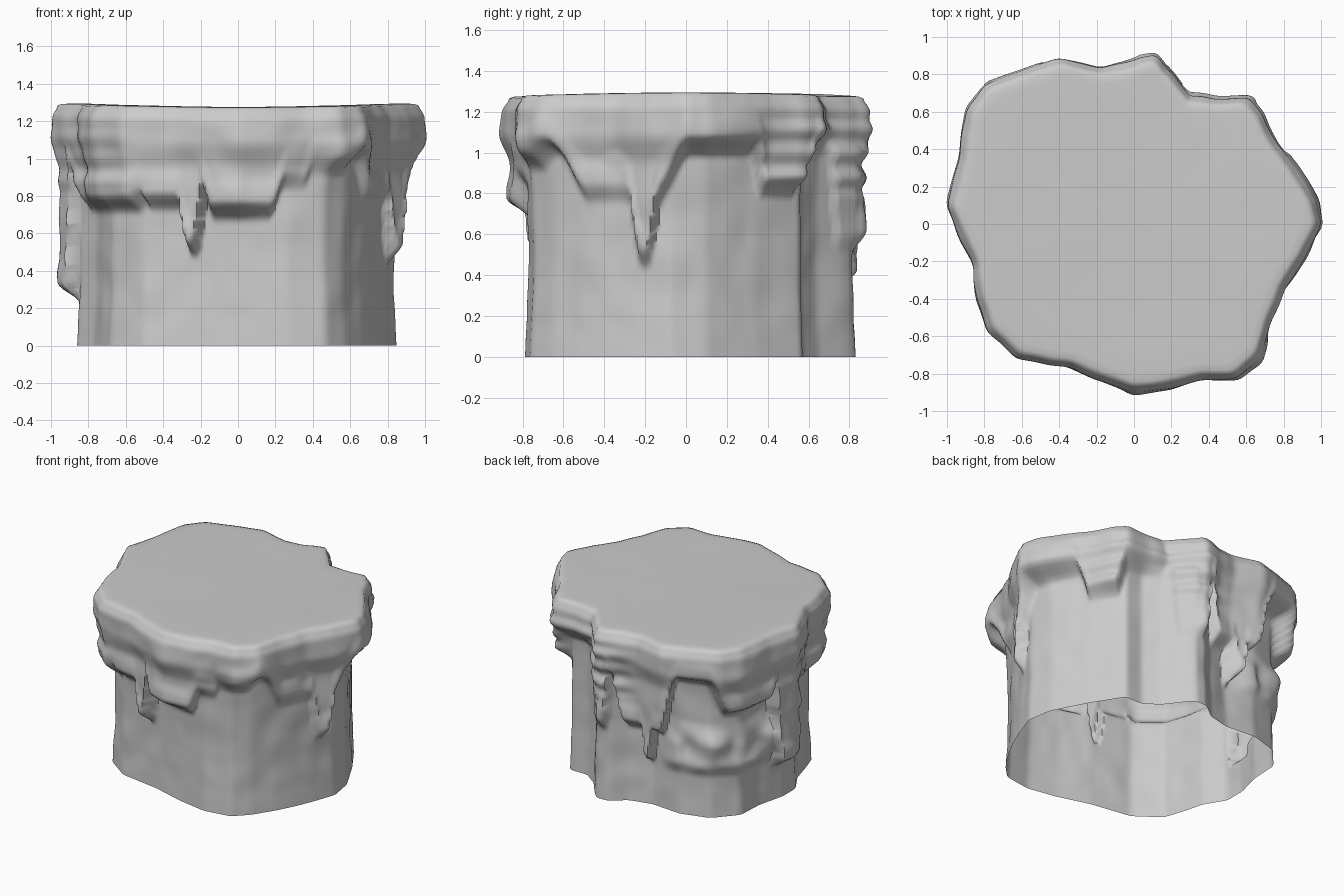
import bpy
import bmesh
import math
from mathutils import Vector, noise

if "Cube" in bpy.data.objects:
    bpy.data.objects.remove(bpy.data.objects["Cube"], do_unlink=True)

SEGMENTS = 320
WALL_RINGS = 64
CAP_Z = 1.275
BAND_Z = 1.02

# Outline of the overhanging top slab, counter-clockwise
slab_outline = [
    (1, 0), (.98, .12), (.87, .3), (.77, .42), (.69, .58), (.61, .67),
    (.42, .67), (.28, .69), (.2, .8), (.12, .91), (.05, .9), (-.05, .86),
    (-.18, .84), (-.4, .89), (-.6, .82), (-.8, .75), (-.9, .62),
    (-.94, .36), (-1, .1), (-.95, -.03), (-.86, -.22), (-.84, -.42),
    (-.78, -.58), (-.62, -.72), (-.35, -.77), (-.15, -.85), (0, -.91),
    (.2, -.88), (.38, -.83), (.55, -.83), (.68, -.73), (.73, -.55),
    (.8, -.35), (.92, -.18)]

# Outline of the narrower foot
foot_outline = [
    (.85, -.08), (.82, .1), (.69, .35), (.55, .57), (.41, .57), (.3, .65),
    (.2, .78), (.15, .83), (.06, .83), (-.05, .74), (-.22, .7), (-.45, .72),
    (-.66, .66), (-.8, .5), (-.81, .3), (-.86, .1), (-.86, -.05),
    (-.77, -.2), (-.73, -.35), (-.68, -.5), (-.5, -.63), (-.19, -.68),
    (.05, -.75), (.27, -.79), (.47, -.76), (.57, -.66), (.66, -.52),
    (.73, -.39), (.79, -.25)]

# Hanging lobes: direction in degrees, half width, lowest height
lobes = [
    (-22, 21, .79), (-14, 8, .47), (35, 11, .82), (79, 9, .55),
    (104, 16, .58), (107, 6, .35), (151, 16, .78), (174, 10, .27),
    (211, 30, .75), (242, 13, .76), (251, 8, .51), (271, 18, .71),
    (288, 10, .87), (300, 13, .95)]


def smooth(a, b, x):
    """Ease from 0 at a to 1 at b."""
    t = min(max((x - a) / (b - a), 0), 1)
    return t * t * (3 - 2 * t)


def outline_radius(outline, angle):
    """Distance from the centre to the outline along a direction."""
    ray = Vector((math.cos(angle), math.sin(angle)))
    best = 0
    for p, q in zip(outline, outline[1:] + outline[:1]):
        start, edge = Vector(p), Vector(q) - Vector(p)
        det = ray.x * edge.y - ray.y * edge.x
        if abs(det) < 1e-9:
            continue
        along = (start.x * ray.y - start.y * ray.x) / det
        dist = (start.x * edge.y - start.y * edge.x) / det
        if -1e-6 <= along <= 1 + 1e-6:
            best = max(best, dist)
    return best


def soft_radius(outline, angle):
    """Outline radius averaged a little, to round the corners."""
    step = math.radians(1.2)
    return sum(outline_radius(outline, angle + k * step) for k in (-1, 0, 1)) / 3


def lobe_bottom(angle):
    """Height at which the overhang ends in a direction."""
    low = BAND_Z
    for centre, half, bottom in lobes:
        off = abs((math.degrees(angle) - centre + 180) % 360 - 180)
        # narrow drips taper to a point, wide lobes stay flat below
        inner = .1 if half < 9 else .6
        reach = 1 - smooth(half * inner, half * 1.1, off)
        low = min(low, BAND_Z - (BAND_Z - bottom) * reach)
    return low


def wall_radius(angle, z, slab, foot, bottom):
    """Radius of the rock wall at a height."""
    ray = Vector((math.cos(angle), math.sin(angle), z))
    waist = foot * (1 - .02 * math.sin(math.pi * min(z, 1)))
    waist += .01 * noise.noise(ray * 5) * smooth(0, .2, z)
    # rough, uneven ledge low on the back right flank
    ledge = smooth(.82, .95, math.cos(angle - math.radians(145)))
    ledge *= .05 + .05 * noise.noise(ray * 6)
    waist += ledge * smooth(.28, .4, z) * smooth(.7, .52, z)
    # lobes hang slightly recessed below the bulging band
    hang = slab - .04 * smooth(1.1, .94, z) + .012 * smooth(.14, .05, abs(z - bottom - .06))
    hang = max(hang, waist + .025)
    hang += .012 * noise.noise(ray * 6 + Vector((3, 1, 2)))
    # layered grooves on the back left and right flanks
    flank = smooth(.7, .95, math.cos(angle - math.radians(60)))
    flank += .4 * smooth(.8, .95, -math.cos(angle - math.radians(20)))
    hang += .012 * flank * math.sin(z * 52) * smooth(.75, .85, z) * smooth(1.22, 1.12, z)
    r = waist + (hang - waist) * smooth(bottom - .05, bottom + .07, z)
    lip = smooth(1.19, CAP_Z, z)
    return r - .035 * lip * lip


# Wall rings rise from the open foot, then close inward over the top
bm = bmesh.new()
columns = []
for i in range(SEGMENTS):
    angle = 2 * math.pi * i / SEGMENTS
    columns.append((angle, soft_radius(slab_outline, angle),
                    soft_radius(foot_outline, angle), lobe_bottom(angle)))

rings = []
for j in range(WALL_RINGS + 1):
    z = CAP_Z * j / WALL_RINGS
    ring = []
    for angle, slab, foot, bottom in columns:
        r = wall_radius(angle, z, slab, foot, bottom)
        rim = .01 * math.cos(2 * angle) * smooth(1.1, CAP_Z, z)
        ring.append(bm.verts.new((r * math.cos(angle), r * math.sin(angle), z + rim)))
    rings.append(ring)

edge_ring = rings[-1]
for scale, lift in ((.975, .008), (.93, .01), (.75, .006), (.4, .002)):
    ring = []
    for v in edge_ring:
        z = CAP_Z + lift + (v.co.z - CAP_Z) * scale
        ring.append(bm.verts.new((v.co.x * scale, v.co.y * scale, z)))
    rings.append(ring)

for low, high in zip(rings, rings[1:]):
    for i in range(SEGMENTS):
        k = (i + 1) % SEGMENTS
        bm.faces.new((low[i], low[k], high[k], high[i]))
centre = bm.verts.new((0, 0, CAP_Z))
for i in range(SEGMENTS):
    bm.faces.new((rings[-1][i], rings[-1][(i + 1) % SEGMENTS], centre))

mesh = bpy.data.meshes.new("rock_platform")
bm.to_mesh(mesh)
bm.free()
rock = bpy.data.objects.new("rock_platform", mesh)
bpy.context.collection.objects.link(rock)

# Plain grey stone
stone = bpy.data.materials.new("grey_stone")
stone.use_nodes = True
grey = (.6, .6, .6, 1)
stone.diffuse_color = grey
stone.node_tree.nodes["Principled BSDF"].inputs["Base Color"].default_value = grey
mesh.materials.append(stone)

bpy.context.view_layer.objects.active = rock
rock.select_set(True)
bpy.ops.object.shade_smooth_by_angle(angle=math.radians(70))
